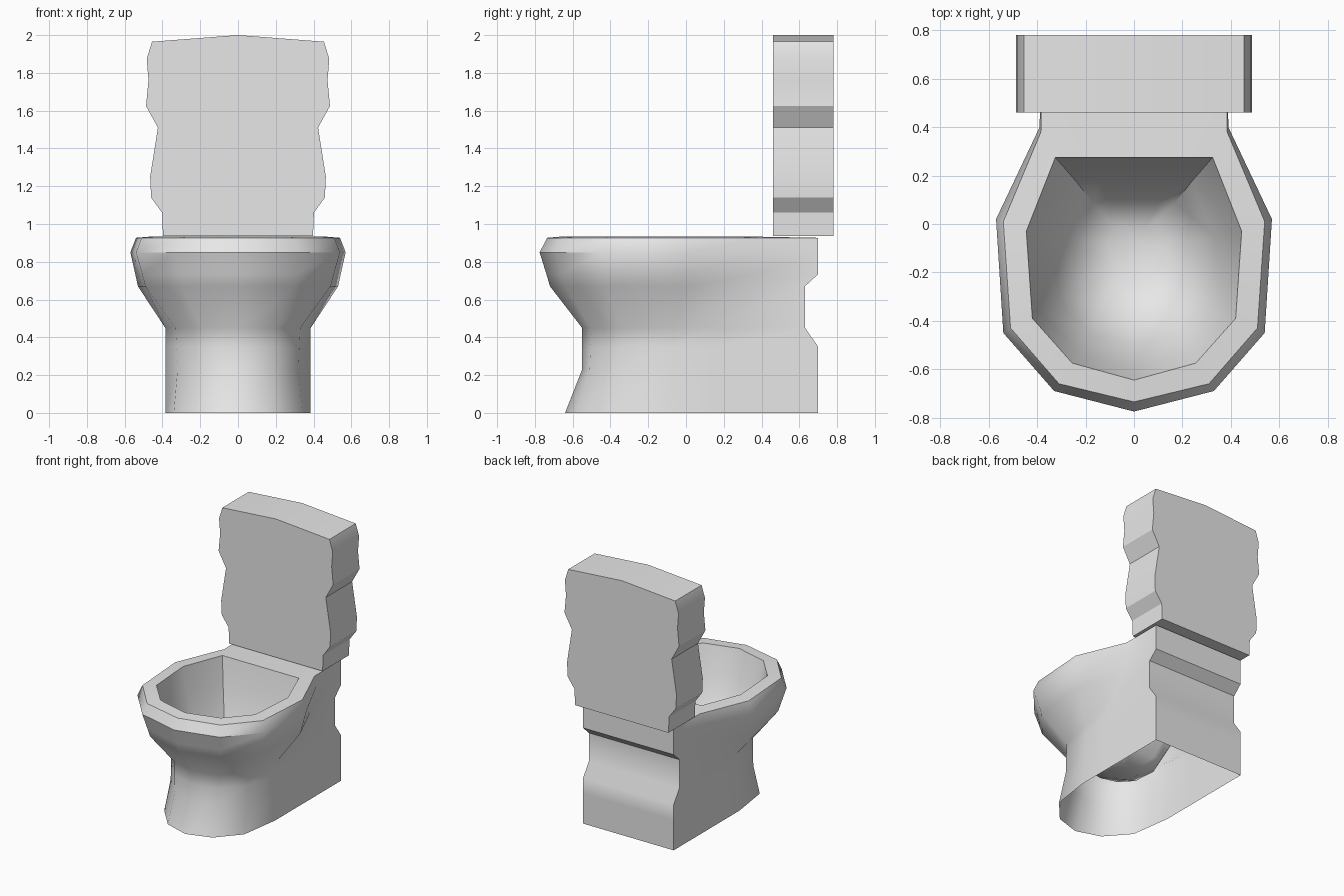
import bpy
import bmesh
import math

cube = bpy.data.objects.get("Cube")
if cube:
    bpy.data.objects.remove(cube, do_unlink=True)

# One ceramic colour
ceramic = bpy.data.materials.new("light grey ceramic")
ceramic.use_nodes = True
ceramic.diffuse_color = (0.8, 0.8, 0.8, 1)
ceramic.node_tree.nodes["Principled BSDF"].inputs["Base Color"].default_value = (0.8, 0.8, 0.8, 1)


def finish(bm, name, angle):
    """Turn a bmesh into a shaded, coloured object."""
    mesh = bpy.data.meshes.new(name)
    bm.to_mesh(mesh)
    bm.free()
    mesh.materials.append(ceramic)
    obj = bpy.data.objects.new(name, mesh)
    bpy.context.collection.objects.link(obj)
    bpy.ops.object.select_all(action='DESELECT')
    obj.select_set(True)
    bpy.context.view_layer.objects.active = obj
    bpy.ops.object.shade_smooth_by_angle(angle=math.radians(angle))
    return obj


def ring(bm, half, z):
    """Closed ring from half an outline, front centre to back corner."""
    full = half + [(-x, y) for x, y in reversed(half[1:])]
    return [bm.verts.new((x, y, z)) for x, y in full]


def loft(bm, rings):
    for low, high in zip(rings, rings[1:]):
        n = len(low)
        for i in range(n):
            j = (i + 1) % n
            bm.faces.new((low[i], low[j], high[j], high[i]))


def shrink(half, sx, sy, centre):
    return [(x * sx, centre + (y - centre) * sy) for x, y in half]


# Outlines of the pedestal, the flaring bowl and the rim
foot = [(0, -.64), (.19, -.58), (.34, -.41), (.385, -.1), (.385, .15), (.385, .70)]
shin = [(0, -.55), (.18, -.51), (.32, -.36), (.385, -.08), (.385, .15), (.385, .70)]
waist = [(0, -.55), (.19, -.50), (.33, -.34), (.385, -.06), (.385, .15), (.385, .63)]
flare = [(0, -.72), (.30, -.64), (.49, -.42), (.53, 0), (.385, .33), (.385, .63)]
widest = [(0, -.775), (.33, -.69), (.54, -.45), (.57, .02), (.39, .40), (.385, .70)]
rim = [(0, -.735), (.31, -.66), (.51, -.43), (.54, .01), (.385, .38), (.385, .70)]
mouth = [(0, -.645), (.255, -.575), (.42, -.39), (.445, -.03), (.325, .275), (.2, .275)]


def back_at(half, y):
    return half[:-1] + [(half[-1][0], y)]


def blend(a, b, t):
    return [(p[0] + (q[0] - p[0]) * t, p[1] + (q[1] - p[1]) * t) for p, q in zip(a, b)]


# Pedestal and bowl: one continuous open-bottomed shell
bm = bmesh.new()
sections = [
    (foot, 0), (shin, .23), (back_at(blend(shin, waist, .5), .70), .35),
    (waist, .45), (flare, .67),
    (back_at(blend(flare, widest, .35), .70), .735),
    (widest, .85), (rim, .927), (mouth, .935),
    (shrink(mouth, .91, .91, -.1), .74),
    (shrink(mouth, .74, .74, -.1), .49),
    (shrink(mouth, .52, .50, -.1), .31),
    (shrink(mouth, .25, .24, -.1), .25),
]
rings = [ring(bm, half, z) for half, z in sections]
loft(bm, rings)
bm.faces.new(rings[-1])
finish(bm, "pedestal_and_bowl", 40)

# Water tank: wavy silhouette extruded front to back
side = [(.455, 1.965), (.483, 1.875), (.474, 1.76), (.487, 1.625), (.424, 1.51),
        (.465, 1.25), (.46, 1.14), (.402, 1.06), (.397, .937)]
profile = [(0, 2)] + side + [(-x, z) for x, z in reversed(side)]
bm = bmesh.new()
front = [bm.verts.new((x, .46, z)) for x, z in profile]
back = [bm.verts.new((x, .78, z)) for x, z in profile]
bm.faces.new(front)
bm.faces.new(list(reversed(back)))
loft(bm, [back, front])
bmesh.ops.recalc_face_normals(bm, faces=bm.faces)
finish(bm, "water_tank", 32)
